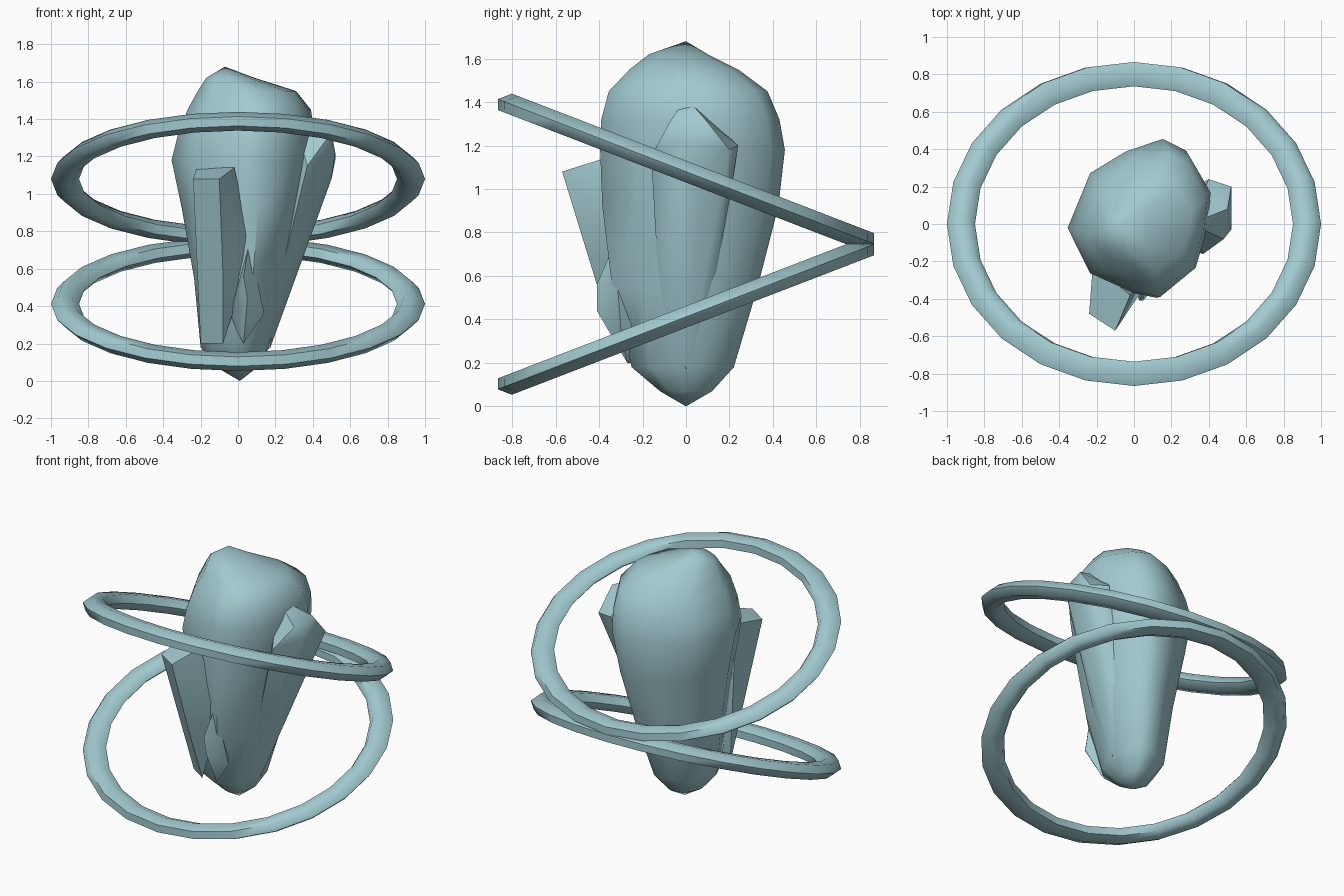
import bpy, bmesh, math
from mathutils import Matrix

if "Cube" in bpy.data.objects:
    bpy.data.objects.remove(bpy.data.objects["Cube"])

teal = bpy.data.materials.new("pale_teal")
teal.diffuse_color = (0.36, 0.59, 0.63, 1)
teal.use_nodes = True
teal.node_tree.nodes["Principled BSDF"].inputs["Base Color"].default_value = teal.diffuse_color


def finish(name, bm, angle):
    bmesh.ops.recalc_face_normals(bm, faces=bm.faces)
    mesh = bpy.data.meshes.new(name)
    bm.to_mesh(mesh)
    bm.free()
    mesh.materials.append(teal)
    obj = bpy.data.objects.new(name, mesh)
    bpy.context.collection.objects.link(obj)
    bpy.ops.object.select_all(action='DESELECT')
    obj.select_set(True)
    bpy.context.view_layer.objects.active = obj
    bpy.ops.object.shade_smooth_by_angle(angle=math.radians(angle))
    return obj


def loft(bm, rings, tip_low=None, tip_high=None):
    """Bridge rings of points and close the ends with tips."""
    loops = [[bm.verts.new(p) for p in r] for r in rings]
    n = len(loops[0])
    for a, b in zip(loops, loops[1:]):
        for i in range(n):
            j = (i + 1) % n
            bm.faces.new((a[i], a[j], b[j], b[i]))
    for loop, tip in ((loops[0], tip_low), (loops[-1], tip_high)):
        v = bm.verts.new(tip)
        for i in range(n):
            bm.faces.new((loop[i], loop[(i + 1) % n], v))


def shard(name, points):
    bm = bmesh.new()
    for p in points:
        bm.verts.new(p)
    res = bmesh.ops.convex_hull(bm, input=bm.verts)
    junk = [v for v in res["geom_interior"] if isinstance(v, bmesh.types.BMVert)]
    bmesh.ops.delete(bm, geom=junk, context='VERTS')
    return finish(name, bm, 50)


# crystal body: one irregular outline fitted into a box at each height
outline = [(-1, -.12), (-.68, -.69), (-.06, -.94), (.26, -1), (.78, -.62), (.95, -.1),
           (1, .36), (.68, .85), (.35, 1), (-.18, .84), (-.68, .57)]
levels = [  # z, x range, y range
    (.07, -.11, .1, -.12, .12),
    (.18, -.2, .17, -.25, .22),
    (.55, -.235, .265, -.34, .33),
    (.92, -.3, .345, -.385, .425),
    (1.18, -.355, .4, -.395, .455),
    (1.32, -.32, .41, -.39, .43),
    (1.45, -.27, .39, -.355, .375),
    (1.55, -.215, .31, -.26, .24),
    (1.62, -.17, .09, -.17, .1)]
rings = [[((x0 + x1) / 2 + u * (x1 - x0) / 2, (y0 + y1) / 2 + v * (y1 - y0) / 2, z)
          for u, v in outline] for z, x0, x1, y0, y1 in levels]
bm = bmesh.new()
loft(bm, rings, (.01, 0, 0), (-.07, 0, 1.68))
finish("crystal_body", bm, 55)

# side crystals growing out of the body
shard("front_shard", [(-.24, -.48, 1.08), (-.1, -.57, 1.08), (-.02, -.38, 1.14),
                      (-.22, -.22, 1.14), (-.2, -.19, .2), (-.08, -.27, .2),
                      (-.08, -.41, .56), (.08, -.3, .7)])
shard("right_shard", [(.48, -.08, 1.3), (.5, .08, 1.33), (.52, .2, 1.18), (.52, -.03, 1.22),
                      (.37, -.16, 1.15), (.4, .24, 1.2), (.3, .0, 1.42), (.5, .08, 1.08),
                      (.17, .0, .17), (.2, .12, .45), (.2, -.12, .45)])
shard("lower_shard", [(.03, -.41, .56), (.05, -.41, .44), (.14, -.3, .36), (.03, -.27, .2),
                      (-.05, -.25, .35), (.06, -.33, .75), (0, -.1, .4)])

# two tilted, vertically squashed orbit rings with six-sided tubes
for name, height, tilt in (("upper_ring", 1.08, -30), ("lower_ring", .412, 30)):
    bm = bmesh.new()
    n, m, big, small = 24, 6, .925, .075
    grid = []
    for i in range(n):
        a = 2 * math.pi * i / n
        row = []
        for k in range(m):
            b = 2 * math.pi * k / m
            r = big + small * math.cos(b)
            row.append(bm.verts.new((r * math.cos(a), r * math.sin(a), small * math.sin(b))))
        grid.append(row)
    for i in range(n):
        for k in range(m):
            p, q = grid[i], grid[(i + 1) % n]
            bm.faces.new((p[k], q[k], q[(k + 1) % m], p[(k + 1) % m]))
    bm.transform(Matrix.Translation((0, 0, height)) @ Matrix.Diagonal((1, 1, .667, 1))
                 @ Matrix.Rotation(math.radians(tilt), 4, 'X'))
    finish(name, bm, 65)
